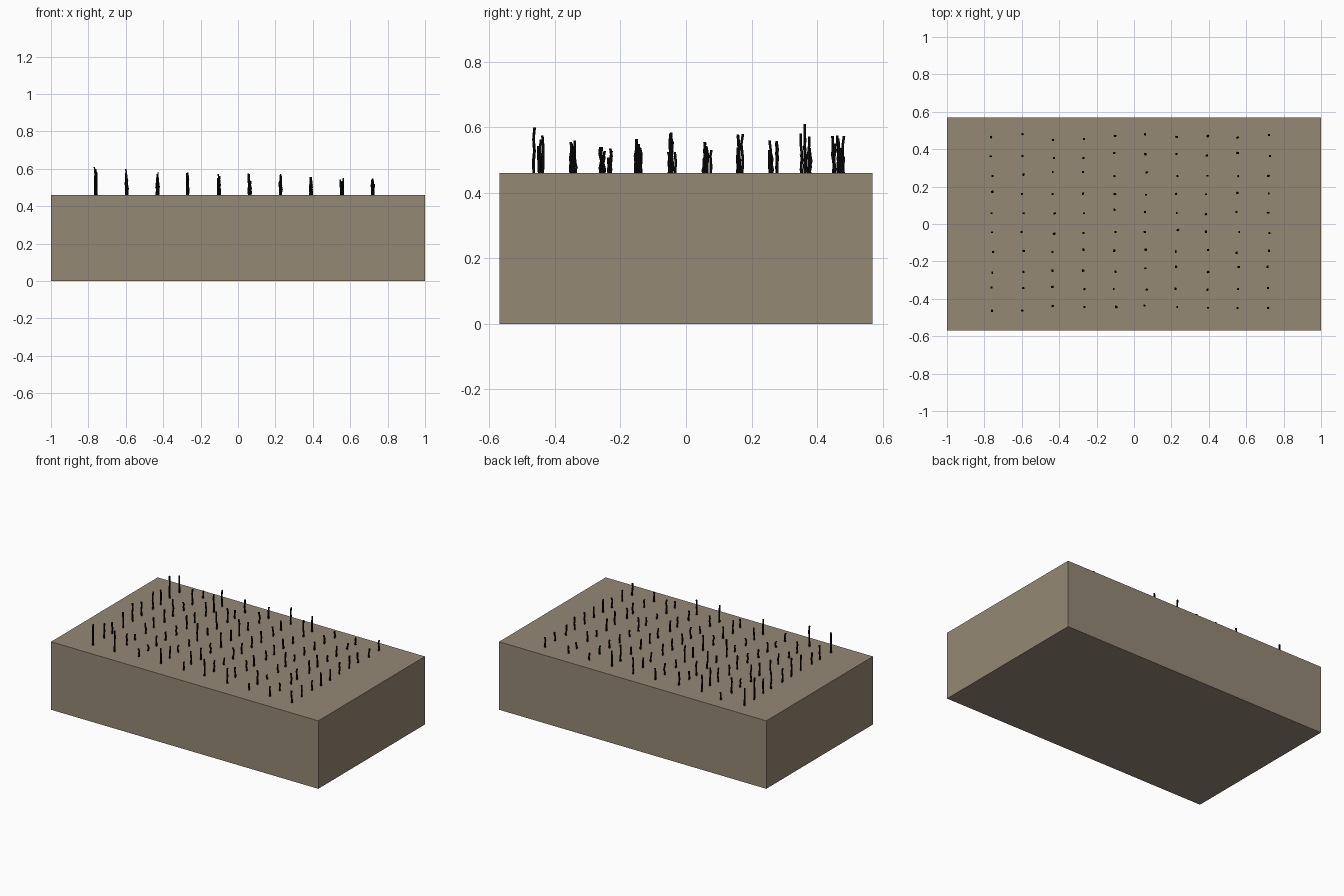
import bpy, bmesh, math, random

if "Cube" in bpy.data.objects:
    bpy.data.objects.remove(bpy.data.objects["Cube"])

random.seed(7)
TOP = 0.46


def material(name, rgb):
    m = bpy.data.materials.new(name)
    m.diffuse_color = (*rgb, 1.0)
    m.use_nodes = True
    m.node_tree.nodes["Principled BSDF"].inputs["Base Color"].default_value = m.diffuse_color
    return m


def add_object(name, bm, mat):
    bmesh.ops.recalc_face_normals(bm, faces=bm.faces)
    me = bpy.data.meshes.new(name)
    bm.to_mesh(me)
    bm.free()
    me.materials.append(mat)
    ob = bpy.data.objects.new(name, me)
    bpy.context.collection.objects.link(ob)
    return ob


earth = material("earth_brown", (0.30, 0.247, 0.176))
black = material("stalk_black", (0.002, 0.002, 0.002))

# Soil block
bm = bmesh.new()
bmesh.ops.create_cube(bm, size=1)
bmesh.ops.scale(bm, vec=(2.0, 1.14, TOP), verts=bm.verts)
bmesh.ops.translate(bm, vec=(0, 0, TOP / 2), verts=bm.verts)
add_object("soil_block", bm, earth)


def stalk(bm, x, y, height):
    """Thin, slightly crooked four-sided stalk."""
    r, rings, steps = 0.0055, [], 4
    for k in range(steps + 1):
        z = TOP - 0.005 + (height + 0.005) * k / steps
        cx = x + (random.uniform(-0.003, 0.003) if k else 0)
        cy = y + (random.uniform(-0.003, 0.003) if k else 0)
        rings.append([bm.verts.new((cx + r * math.cos(a), cy + r * math.sin(a), z))
                      for a in (math.pi / 4 + i * math.pi / 2 for i in range(4))])
    for lo, hi in zip(rings, rings[1:]):
        for i in range(4):
            j = (i + 1) % 4
            bm.faces.new((lo[i], lo[j], hi[j], hi[i]))
    bm.faces.new(rings[0][::-1])
    bm.faces.new(rings[-1])


# Stalks in ten rows of ten, each row shifted unevenly (digit 5 = on the row line)
row_shift = ["5823685657", "5533877585", "4588484444", "7555545565", "5555865465",
             "5534557554", "4546564635", "2344378388", "6675545456", "2276676555"]
row_top = [0.115, 0.15, 0.10, 0.12, 0.095, 0.125, 0.105, 0.08, 0.10, 0.14]
bm = bmesh.new()
for r, shifts in enumerate(row_shift):
    for c, digit in enumerate(shifts):
        x = -0.76 + 0.1645 * c + random.uniform(-0.007, 0.007)
        y = 0.465 - 0.1015 * r + (int(digit) - 5) * 0.0053
        limit = min(row_top[r], 0.15 - 0.006 * c)
        tall = c == 0 or (c == 1 and r == 9)
        stalk(bm, x, y, limit * (1.0 if tall else random.uniform(0.4, 1.0)))
add_object("stalks", bm, black)
